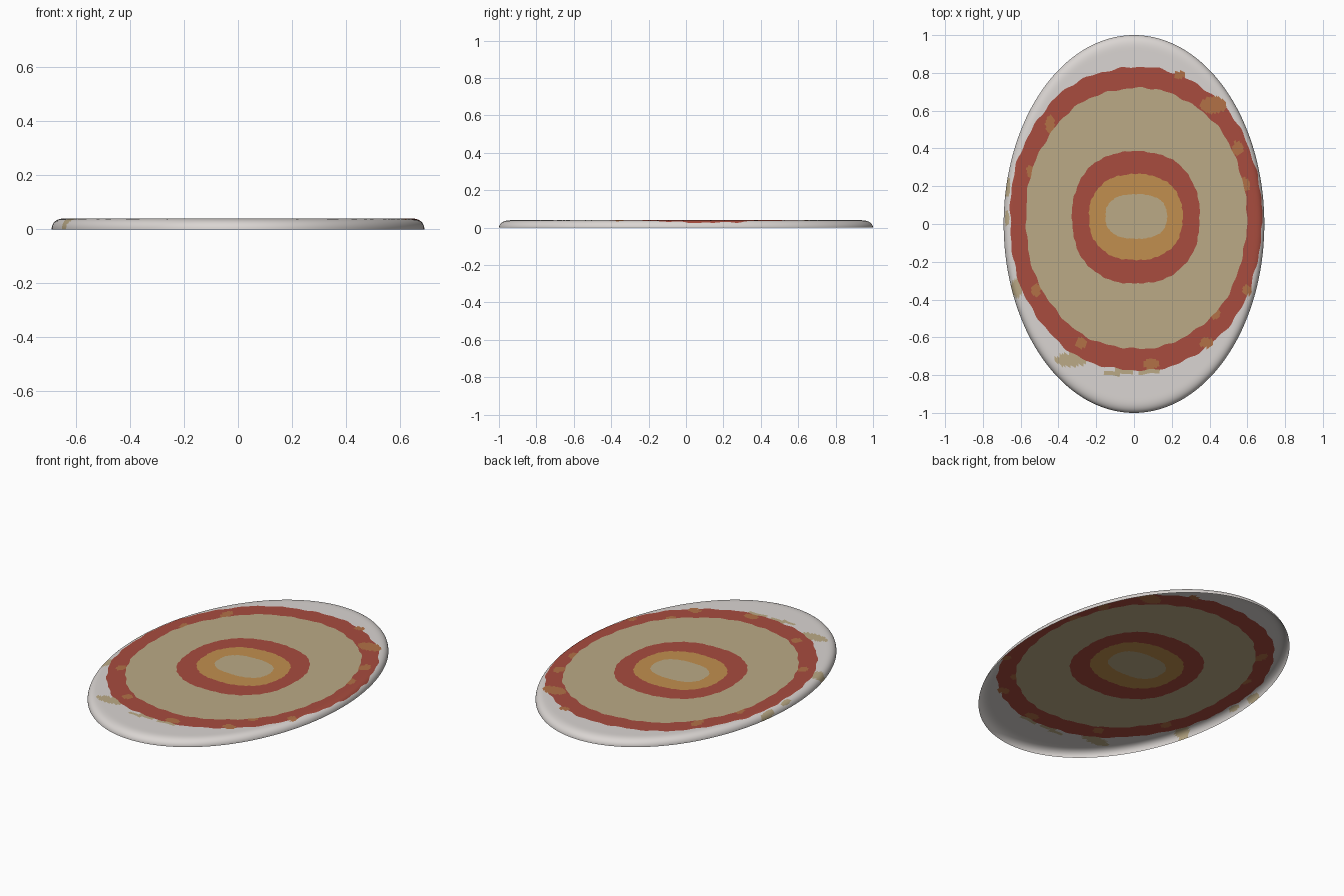
import bpy, bmesh, math, random

if "Cube" in bpy.data.objects:
    bpy.data.objects.remove(bpy.data.objects["Cube"])

random.seed(4)
A, B, H = 0.69, 1.0, 0.04      # half width, half length, height
SEG = 300


def material(name, rgb):
    def lin(c):
        c /= 255
        return c / 12.92 if c <= 0.04045 else ((c + 0.055) / 1.055) ** 2.4
    m = bpy.data.materials.new(name)
    m.diffuse_color = (*[lin(c) for c in rgb], 1)
    m.use_nodes = True
    m.node_tree.nodes["Principled BSDF"].inputs["Base Color"].default_value = m.diffuse_color
    return m


mats = [material("off_white", (218, 213, 210)),
        material("sandy_tan", (187, 170, 134)),
        material("brick_red", (168, 76, 62)),
        material("ochre", (193, 143, 78)),
        material("rust_orange", (178, 113, 70))]
WHITE, TAN, RED, OCHRE, RUST = range(5)


def height(x, y):
    # flat top falling over a rounded rim to an open lower edge
    t = max(0, (math.hypot(x / A, y / B) - 0.92) / 0.08)
    return H * math.sqrt(max(0, 1 - t ** 3))


def curve(cx, cy, a, b, n, wobble):
    # closed superellipse with a slightly hand-painted edge, kept inside the rim
    p1, p2, p3 = [random.uniform(0, 6.28) for _ in range(3)]
    pts = []
    for i in range(SEG):
        th = 2 * math.pi * i / SEG
        c, s = math.cos(th), math.sin(th)
        k = (abs(c) ** n + abs(s) ** n) ** (-1 / n)
        k *= 1 + wobble * (math.sin(9 * th + p1) + math.sin(23 * th + p2) + math.sin(41 * th + p3)) / 2
        x, y = cx + a * k * c, cy + b * k * s
        rho = math.hypot(x / A, y / B)
        f = min(1, 0.987 / rho)
        pts.append((x * f, y * f))
    return pts


edge = [(A * math.cos(2 * math.pi * i / SEG), B * math.sin(2 * math.pi * i / SEG)) for i in range(SEG)]

# painted bands from the middle outwards: boundary, colour, ring count
bands = [(curve(0.012, 0.04, 0.163, 0.118, 2.5, 0.012), TAN, 4),
         (curve(0.01, 0.037, 0.248, 0.228, 2.3, 0.012), OCHRE, 3),
         (curve(0.01, 0.035, 0.338, 0.35, 2.3, 0.008), RED, 3),
         (curve(0.012, 0.03, 0.585, 0.69, 2.1, 0.008), TAN, 8),
         (curve(0.01, 0.027, 0.667, 0.803, 2.12, 0.008), RED, 14),
         (edge, WHITE, 20)]

# blotches over the outer band: x, y, half sizes
rust = [(0.42, 0.63, 0.07, 0.045), (0.55, 0.40, 0.03, 0.04), (0.59, 0.21, 0.025, 0.035),
        (0.60, -0.35, 0.025, 0.03), (0.43, -0.47, 0.025, 0.035), (0.385, -0.63, 0.035, 0.03),
        (0.09, -0.74, 0.04, 0.03), (-0.28, -0.63, 0.03, 0.03), (-0.52, -0.35, 0.025, 0.035),
        (-0.445, 0.53, 0.025, 0.045), (-0.55, 0.28, 0.02, 0.035), (0.24, 0.79, 0.03, 0.02)]
tan = [(-0.62, -0.34, 0.03, 0.05), (-0.67, 0.2, 0.015, 0.06), (-0.672, 0.03, 0.012, 0.04),
       (-0.33, -0.72, 0.09, 0.035), (-0.08, -0.785, 0.08, 0.014), (0.08, -0.785, 0.06, 0.014)]


def inside(x, y, spots):
    return any(((x - px) / a) ** 2 + ((y - py) / b) ** 2 < 1 for px, py, a, b in spots)


bm = bmesh.new()
centre = bm.verts.new((0.012, 0.04, H))
previous = [(0.012, 0.04)] * SEG
ring = None
for pts, colour, count in bands:
    for k in range(1, count + 1):
        f = k / count
        if colour == WHITE:
            f = 1 - (1 - f) ** 2
        new = []
        for (x0, y0), (x1, y1) in zip(previous, pts):
            x, y = x0 + (x1 - x0) * f, y0 + (y1 - y0) * f
            new.append(bm.verts.new((x, y, height(x, y))))
        for i in range(SEG):
            j = (i + 1) % SEG
            if ring is None:
                face = bm.faces.new((centre, new[i], new[j]))
            else:
                face = bm.faces.new((ring[i], new[i], new[j], ring[j]))
            c = face.calc_center_median()
            face.material_index = colour
            if colour in (RED, WHITE) and inside(c.x, c.y, rust):
                face.material_index = RUST
            elif colour == WHITE and inside(c.x, c.y, tan):
                face.material_index = TAN
            face.smooth = True
        ring = new
    previous = pts

# oval plate, an open shell underneath
mesh = bpy.data.meshes.new("oval_plate")
bm.to_mesh(mesh)
bm.free()
for m in mats:
    mesh.materials.append(m)
bpy.context.collection.objects.link(bpy.data.objects.new("oval_plate", mesh))
